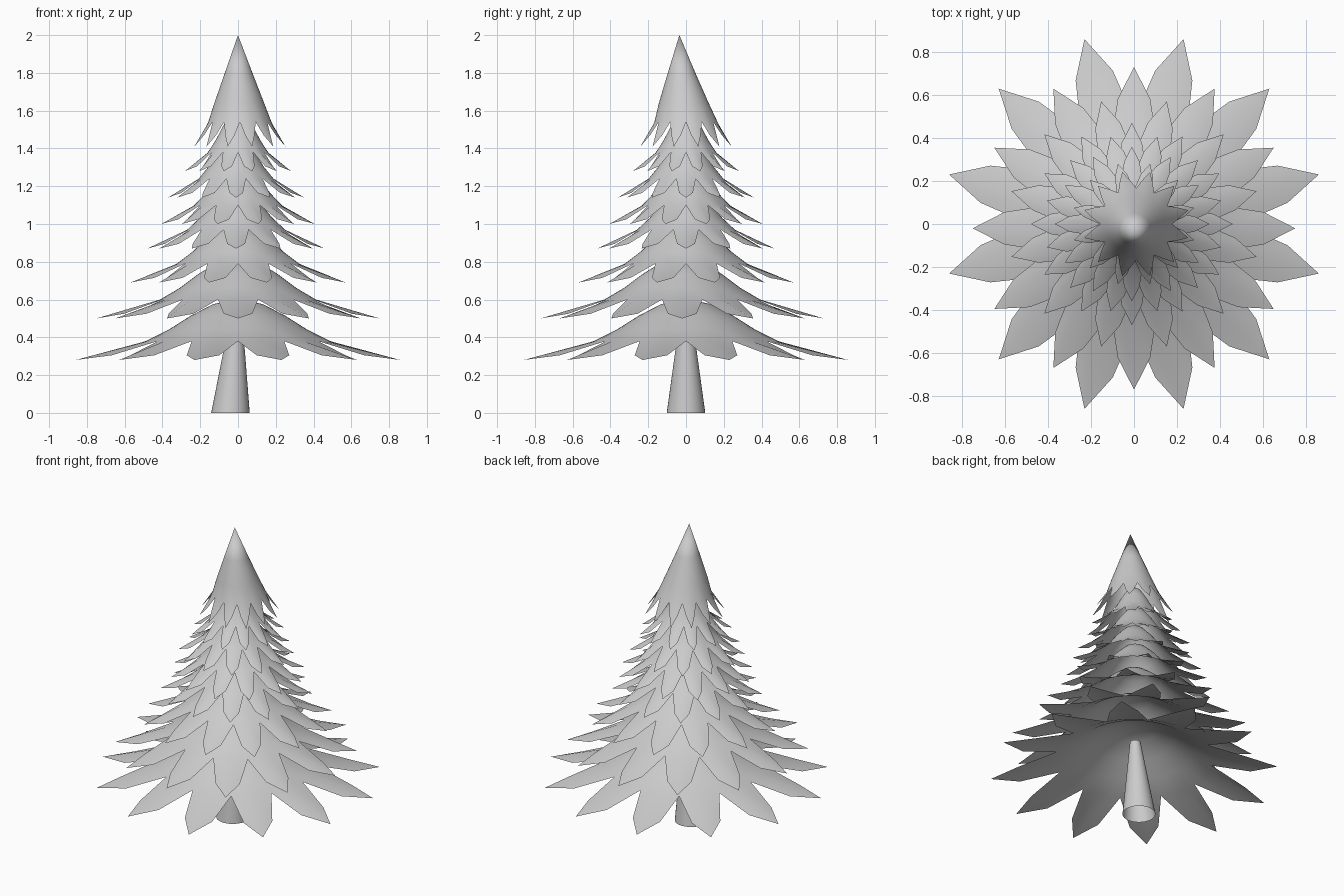
import bpy, bmesh
from math import sin, cos, pi, radians

if "Cube" in bpy.data.objects:
    bpy.data.objects.remove(bpy.data.objects["Cube"])

TIPS = 12
SEG = TIPS * 4


def finish(bm, name, angle=40):
    me = bpy.data.meshes.new(name)
    bm.to_mesh(me)
    bm.free()
    ob = bpy.data.objects.new(name, me)
    bpy.context.collection.objects.link(ob)
    bpy.ops.object.select_all(action='DESELECT')
    bpy.context.view_layer.objects.active = ob
    ob.select_set(True)
    bpy.ops.object.shade_smooth_by_angle(angle=radians(angle))
    return ob


def skirt(name, rings, shoulder, tip, phase, centre=(0, 0), top_shift=(0, 0)):
    """Sheet of revolution (rings from top to valley) ending in pointed blades."""
    bm = bmesh.new()

    def vert(i, r, z, shift=(0, 0)):
        a = 2 * pi * i / SEG + radians(phase)
        return bm.verts.new((centre[0] + shift[0] + r * cos(a),
                             centre[1] + shift[1] + r * sin(a), z))

    # Solid upper part
    loops = []
    for k, (r, z) in enumerate(rings):
        f = 1 - k / (len(rings) - 1)
        s = (top_shift[0] * f, top_shift[1] * f)
        loops.append([vert(i, r, z, s) for i in range(SEG)])
    for up, low in zip(loops, loops[1:]):
        for i in range(SEG):
            j = (i + 1) % SEG
            bm.faces.new((up[i], low[i], low[j], up[j]))

    # Blades: valley, shoulder, tip, shoulder, valley
    base = loops[-1]
    for t in range(TIPS):
        c = t * 4
        v = [base[(c + d) % SEG] for d in (-2, -1, 0, 1, 2)]
        left, right = vert(c - 0.95, *shoulder), vert(c + 0.95, *shoulder)
        point = vert(c, *tip)
        bm.faces.new((v[0], left, v[1]))
        bm.faces.new((v[1], left, point, v[2]))
        bm.faces.new((v[2], point, right, v[3]))
        bm.faces.new((v[3], right, v[4]))
    bmesh.ops.remove_doubles(bm, verts=bm.verts, dist=0.0005)
    return finish(bm, name)


# Trunk: open tapered tube, leaning slightly towards the middle
bm = bmesh.new()
bmesh.ops.create_cone(bm, cap_ends=False, segments=32, radius1=0.102, radius2=0.033,
                      depth=0.5)
for v in bm.verts:
    v.co.z += 0.25
    v.co.x += -0.04 + 0.06 * v.co.z
finish(bm, "trunk")

# Branch layers from the bottom up: tip radius, tip height, phase, centre
layers = [
    (0.89, 0.28, 15, (0, 0)),
    (0.75, 0.50, 0, (0, -0.02)),
    (0.59, 0.69, 15, (0, 0)),
    (0.47, 0.87, 0, (-0.01, 0)),
    (0.42, 1.00, 15, (0, 0)),
    (0.36, 1.14, 0, (-0.01, 0)),
    (0.29, 1.28, 15, (0, 0)),
]
for n, (R, z, phase, centre) in enumerate(layers):
    # Each layer closes in a shallow dome hidden under the next one
    profile = [(0, 0.325), (0.15, 0.295), (0.28, 0.235), (0.41, 0.162), (0.55, 0.1)]
    skirt(f"branch_layer_{n + 1}", [(R * f, z + h) for f, h in profile],
          (R * 0.81, z + 0.025), (R, z), phase, centre)

# Pointed treetop
skirt("treetop", [(0, 2.0), (0.073, 1.8), (0.132, 1.64), (0.167, 1.54)],
      (0.205, 1.47), (0.25, 1.41), 15, (0.01, 0.0), (-0.01, -0.035))
